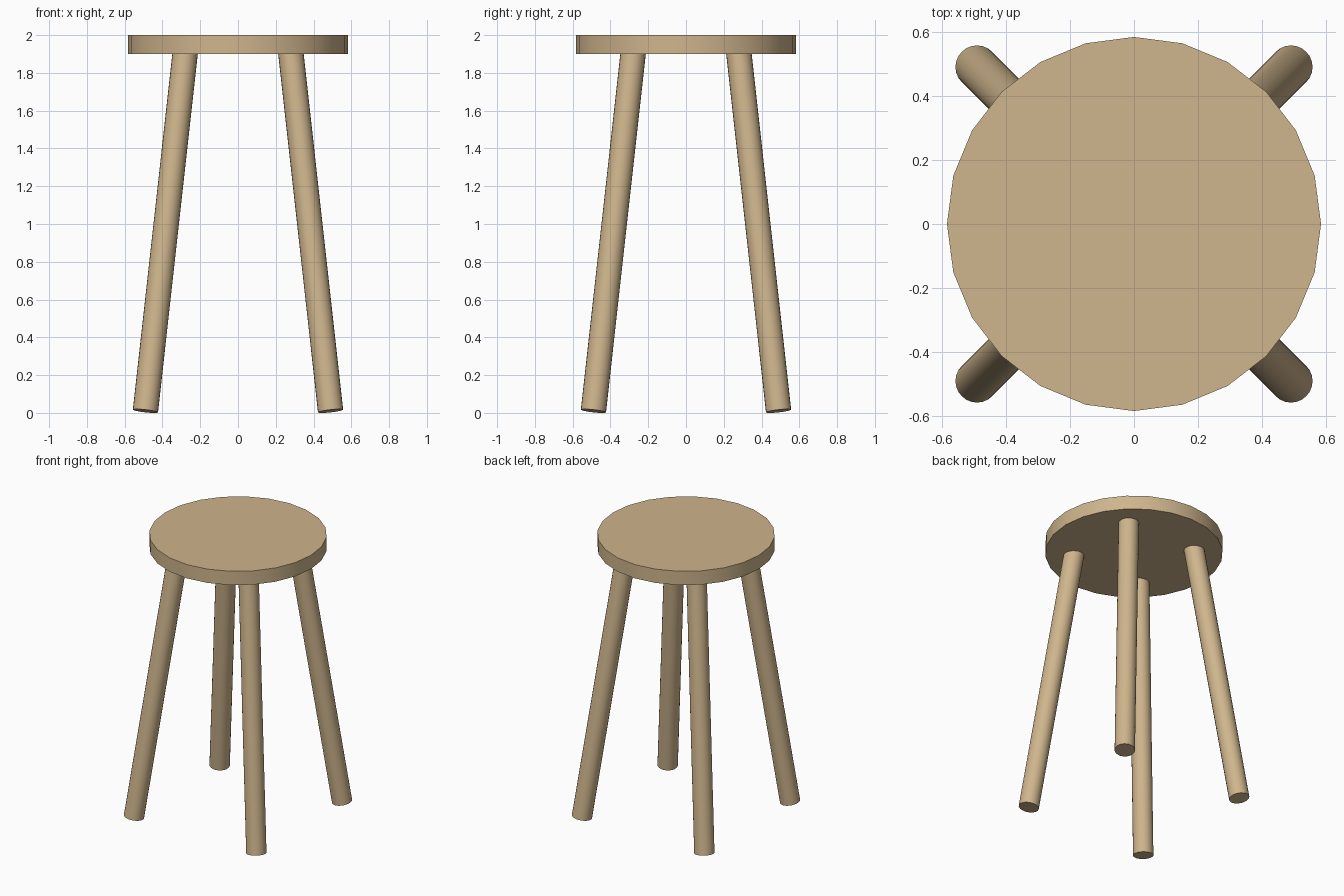
import bpy
import math
from mathutils import Vector

if "Cube" in bpy.data.objects:
    bpy.data.objects.remove(bpy.data.objects["Cube"])

wood = bpy.data.materials.new("light wood")
wood.diffuse_color = (0.62, 0.462, 0.266, 1)
wood.use_nodes = True
wood.node_tree.nodes["Principled BSDF"].inputs["Base Color"].default_value = wood.diffuse_color


def rod(name, start, end, radius, sides, turn=0.0):
    """Smooth-sided cylinder between two points."""
    start, end = Vector(start), Vector(end)
    axis = end - start
    bpy.ops.mesh.primitive_cylinder_add(
        vertices=sides, radius=radius, depth=axis.length,
        location=(start + end) / 2,
        rotation=axis.to_track_quat('Z', 'Y').to_euler() if turn is None else (0, 0, turn))
    ob = bpy.context.object
    ob.name = name
    ob.data.name = name
    ob.data.materials.append(wood)
    bpy.ops.object.shade_smooth_by_angle(angle=math.radians(30))
    return ob


# round seat
rod("seat", (0, 0, 1.9), (0, 0, 2.0), 0.583, 24)

# four splayed legs, tops sunk slightly into the seat
for name, sx, sy in (("front_left_leg", -1, -1), ("front_right_leg", 1, -1),
                     ("back_left_leg", -1, 1), ("back_right_leg", 1, 1)):
    rod(name, (sx * 0.49, sy * 0.49, 0.01), (sx * 0.277, sy * 0.277, 1.93),
        0.067, 24, None)
